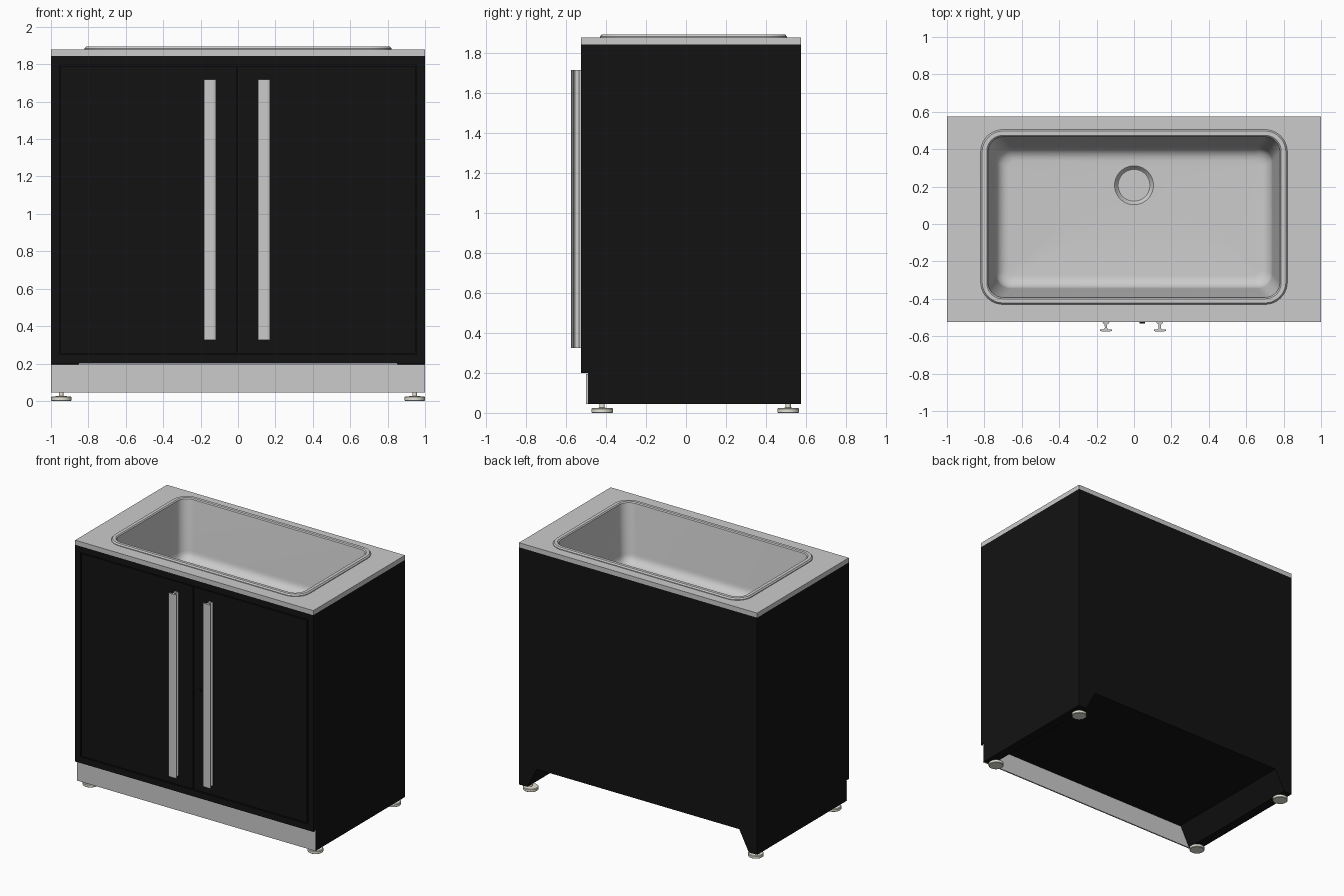
import bpy, bmesh, math

if "Cube" in bpy.data.objects:
    bpy.data.objects.remove(bpy.data.objects["Cube"])


def material(name, rgb):
    m = bpy.data.materials.new(name)
    m.diffuse_color = (*rgb, 1)
    m.use_nodes = True
    m.node_tree.nodes["Principled BSDF"].inputs["Base Color"].default_value = m.diffuse_color
    return m


BLACK = material("black_paint", (0.006, 0.006, 0.006))
CREAM = material("cream_plastic", (0.8, 0.78, 0.68))


def finish(name, bm, mat=None, smooth=False):
    bmesh.ops.remove_doubles(bm, verts=bm.verts, dist=1e-5)
    bmesh.ops.recalc_face_normals(bm, faces=bm.faces)
    me = bpy.data.meshes.new(name)
    bm.to_mesh(me)
    bm.free()
    ob = bpy.data.objects.new(name, me)
    bpy.context.collection.objects.link(ob)
    if mat:
        me.materials.append(mat)
    if smooth:
        bpy.ops.object.select_all(action='DESELECT')
        ob.select_set(True)
        bpy.context.view_layer.objects.active = ob
        bpy.ops.object.shade_smooth_by_angle(angle=math.radians(35))
    return ob


def box(name, x, y, z, mat=None):
    bm = bmesh.new()
    bmesh.ops.create_cube(bm, size=1)
    for v in bm.verts:
        v.co = [a + (c + 0.5) * (b - a) for c, (a, b) in zip(v.co, (x, y, z))]
    return finish(name, bm, mat)


def prism(name, pts, place, a, b, mat=None, smooth=False):
    """Extrude a 2D outline from a to b; place(u, v, t) maps it into space."""
    bm = bmesh.new()
    lo, hi = ([bm.verts.new(place(u, v, t)) for u, v in pts] for t in (a, b))
    n = len(pts)
    for i in range(n):
        j = (i + 1) % n
        bm.faces.new((lo[i], lo[j], hi[j], hi[i]))
    bm.faces.new(lo)
    bm.faces.new(hi)
    return finish(name, bm, mat, smooth)


def loft(name, rings, closed=False, cap=False, mat=None, smooth=True, seg=10):
    """Skin rounded rectangles given as (x0, x1, y0, y1, radius, z)."""
    bm = bmesh.new()
    loops = []
    for x0, x1, y0, y1, r, z in rings:
        loop = []
        for k, (cx, cy) in enumerate([(x1 - r, y1 - r), (x0 + r, y1 - r),
                                      (x0 + r, y0 + r), (x1 - r, y0 + r)]):
            for i in range(seg + 1):
                t = (k + i / seg) * math.pi / 2
                loop.append(bm.verts.new((cx + r * math.cos(t), cy + r * math.sin(t), z)))
        loops.append(loop)
    pairs = list(zip(loops, loops[1:]))
    if closed:
        pairs.append((loops[-1], loops[0]))
    for a, b in pairs:
        for i in range(len(a)):
            j = (i + 1) % len(a)
            bm.faces.new((a[i], a[j], b[j], b[i]))
    if cap:
        bm.faces.new(loops[-1])
    return finish(name, bm, mat, smooth)


def circle(cx, cy, r, z):
    return (cx - r, cx + r, cy - r, cy + r, r, z)


FRONT, BACK = -0.525, 0.575
Z0, Z1, ZT = 0.2, 1.845, 1.88

# Cabinet carcass
for s, side in ((-1, "left"), (1, "right")):
    box(f"{side}_side_panel", sorted((s, s * 0.955)), (FRONT, BACK), (Z0, Z1), BLACK)
box("back_panel", (-0.955, 0.955), (BACK - 0.03, BACK), (Z0, Z1), BLACK)
box("floor_panel", (-0.955, 0.955), (FRONT, BACK - 0.03), (Z0, 0.247), BLACK)
box("front_top_rail", (-0.955, 0.955), (FRONT, FRONT + 0.04), (1.798, Z1), BLACK)

# Doors set flush in the frame
box("left_door", (-0.948, -0.009), (FRONT, FRONT + 0.035), (0.254, 1.792), BLACK)
box("right_door", (-0.002, 0.948), (FRONT, FRONT + 0.035), (0.254, 1.792), BLACK)
box("door_backing", (-0.955, 0.955), (FRONT + 0.036, FRONT + 0.04), (0.247, 1.798), BLACK)

# Handles: long extruded rails with a curved grip
half = [(0.018, -0.525), (0.016, -0.53), (0.007, -0.537), (0.006, -0.556),
        (0.012, -0.563), (0.032, -0.565), (0.032, -0.571), (0.02, -0.575)]
grip = half + [(-x, y) for x, y in reversed(half)]
for cx, side in ((-0.15, "left"), (0.138, "right")):
    prism(f"{side}_handle", grip, lambda u, v, t, c=cx: (u + c, v, t), 0.325, 1.718)

# Lock barrel
ring = [(0.045 + 0.015 * math.cos(i * math.pi / 12), 1.02 + 0.015 * math.sin(i * math.pi / 12))
        for i in range(24)]
prism("door_lock", ring, lambda u, v, t: (u, t, v), FRONT - 0.006, FRONT + 0.01, BLACK, True)

# Plinth: grey kick plate and tapered side runners
box("kick_plate", (-1, 1), (-0.5, -0.49), (0.045, 0.195))
for s, side in ((-1, "left"), (1, "right")):
    prism(f"{side}_runner", [(s, Z0), (s, 0.045), (s * 0.93, 0.045), (s * 0.85, Z0)],
          lambda u, v, t: (u, t, v), -0.49, BACK, BLACK)

# Adjustable feet
for fx, a in ((-0.945, "left"), (0.945, "right")):
    for fy, b in ((-0.42, "front"), (0.512, "back")):
        prof = [(0.05, 0), (0.054, 0.003), (0.054, 0.02), (0.05, 0.024), (0.013, 0.026), (0.013, 0.06)]
        rings = [circle(fx, fy, 0.0005, 0)] + [circle(fx, fy, r, z) for r, z in prof]
        loft(f"{b}_{a}_foot", rings, cap=True, mat=CREAM, seg=8)

# Countertop slab with sink opening
outer, hole = (-1, 1, FRONT, BACK, 0), (-0.81, 0.81, -0.42, 0.495, 0.11)
loft("countertop", [(*outer, Z1), (*outer, ZT), (*hole, ZT), (*hole, Z1)], closed=True, smooth=False)

# Sink: raised rim, tapered bowl, filleted floor and drain recess
rings = [(-0.82, 0.82, -0.43, 0.505, 0.12, ZT),
         (-0.82, 0.82, -0.43, 0.505, 0.12, 1.885),
         (-0.812, 0.812, -0.422, 0.497, 0.112, 1.895),
         (-0.787, 0.787, -0.4, 0.474, 0.085, 1.895),
         (-0.78, 0.78, -0.393, 0.467, 0.08, 1.888)]
for i in range(7):
    t = i / 6 * math.pi / 2
    d, z = 0.07 * (1 - math.cos(t)), 1.53 - 0.07 * math.sin(t)
    rings.append((-0.74 + d, 0.74 - d, -0.345 + d, 0.41 - d, 0.08 - 0.6 * d, z))
for r, z in ((0.104, 1.46), (0.1, 1.457), (0.092, 1.435), (0.085, 1.43)):
    rings.append(circle(0, 0.207, r, z))
loft("sink_basin", rings, cap=True)
